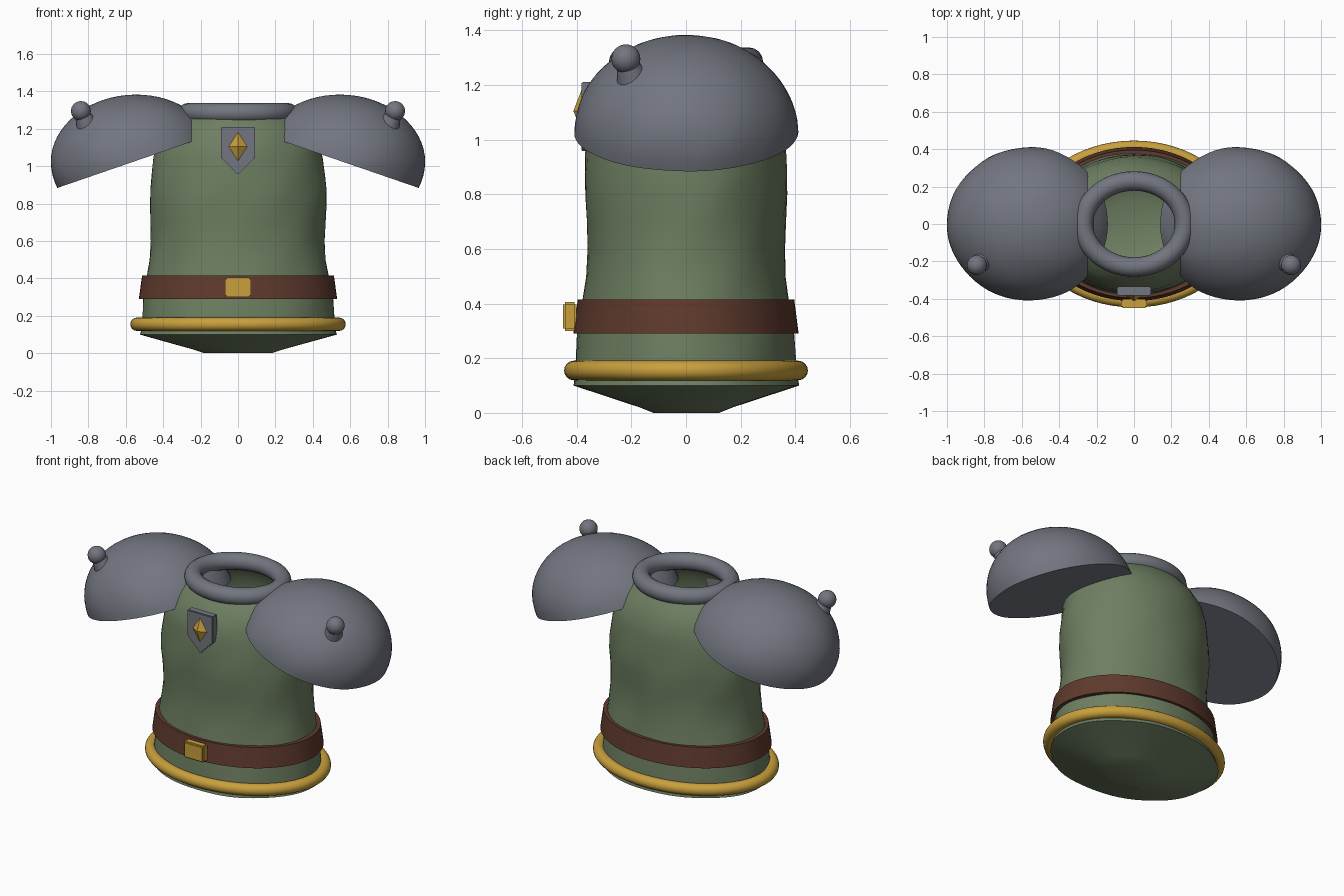
import bpy, bmesh
from math import sin, cos, pi, radians
from mathutils import Matrix, Vector

if "Cube" in bpy.data.objects:
    bpy.data.objects.remove(bpy.data.objects["Cube"])


def material(name, rgb):
    m = bpy.data.materials.new(name)
    m.use_nodes = True
    color = (*rgb, 1)
    m.diffuse_color = color
    bsdf = m.node_tree.nodes["Principled BSDF"]
    bsdf.inputs["Base Color"].default_value = color
    bsdf.inputs["Roughness"].default_value = 0.7
    return m


GREEN = material("moss green cloth", (0.155, 0.21, 0.12))
GREY = material("steel grey", (0.17, 0.18, 0.215))
BROWN = material("brown leather", (0.115, 0.042, 0.026))
GOLD = material("gold trim", (0.58, 0.35, 0.045))


def finish(name, bm, mat, angle=40):
    bmesh.ops.recalc_face_normals(bm, faces=bm.faces)
    mesh = bpy.data.meshes.new(name)
    bm.to_mesh(mesh)
    bm.free()
    mesh.materials.append(mat)
    obj = bpy.data.objects.new(name, mesh)
    bpy.context.collection.objects.link(obj)
    bpy.ops.object.select_all(action='DESELECT')
    obj.select_set(True)
    bpy.context.view_layer.objects.active = obj
    bpy.ops.object.shade_smooth_by_angle(angle=radians(angle))
    return obj


def loft(rings, caps=(True, True), wobble=0.0, n=64):
    """Stack of ellipses given as (z, radius x, radius y, centre x)."""
    bm = bmesh.new()
    loops = []
    for z, rx, ry, cx in rings:
        loop = []
        for i in range(n):
            t = 2 * pi * i / n
            k = 1 + wobble * (sin(5 * t + 9 * z) + sin(8 * t - 17 * z))
            loop.append(bm.verts.new((cx + rx * k * cos(t), ry * k * sin(t), z)))
        loops.append(loop)
    for a, b in zip(loops, loops[1:]):
        for i in range(n):
            j = (i + 1) % n
            bm.faces.new((a[i], a[j], b[j], b[i]))
    if caps[0]:
        bm.faces.new(loops[0])
    if caps[1]:
        bm.faces.new(loops[-1])
    return bm


def ring(name, rx, ry, z, tube, mat, n=64, m=16):
    """Elliptical tube lying flat."""
    bm = bmesh.new()
    v = [[bm.verts.new(((rx + tube * cos(s)) * cos(t), (ry + tube * cos(s)) * sin(t),
                        z + tube * sin(s)))
          for s in (2 * pi * k / m for k in range(m))]
         for t in (2 * pi * i / n for i in range(n))]
    for i in range(n):
        for k in range(m):
            i2, k2 = (i + 1) % n, (k + 1) % m
            bm.faces.new((v[i][k], v[i2][k], v[i2][k2], v[i][k2]))
    return finish(name, bm, mat, 60)


def plate(name, outline, y_front, y_back, mat, bevel):
    """Front-facing plate extruded from an x-z outline."""
    bm = bmesh.new()
    face = bm.faces.new([bm.verts.new((x, y_front, z)) for x, z in outline])
    out = bmesh.ops.extrude_face_region(bm, geom=[face])
    verts = [g for g in out["geom"] if isinstance(g, bmesh.types.BMVert)]
    bmesh.ops.translate(bm, verts=verts, vec=(0, y_back - y_front, 0))
    bmesh.ops.bevel(bm, geom=bm.edges[:], offset=bevel, segments=2, affect='EDGES')
    return finish(name, bm, mat, 30)


# Torso: shallow dish underneath, open at the neck
profile = [(0.0, 0.18, 0.12), (0.02, 0.24, 0.17), (0.1, 0.53, 0.415), (0.125, 0.52, 0.41),
           (0.2, 0.512, 0.402), (0.3, 0.505, 0.395), (0.4, 0.49, 0.38), (0.5, 0.472, 0.366),
           (0.6, 0.463, 0.36), (0.7, 0.467, 0.363), (0.8, 0.474, 0.371), (0.88, 0.472, 0.371),
           (0.95, 0.463, 0.367), (1.05, 0.45, 0.36), (1.13, 0.43, 0.343),
           (1.2, 0.385, 0.305), (1.25, 0.325, 0.265), (1.285, 0.27, 0.23)]
finish("torso", loft([(*p, 0) for p in profile], (True, False), 0.005), GREEN)

# Belt, buckle and trim
finish("belt", loft([(0.29, 0.47, 0.36, 0), (0.29, 0.53, 0.412, 0),
                     (0.415, 0.513, 0.396, 0), (0.415, 0.46, 0.35, 0)],
                    (False, False)), BROWN)
plate("buckle", [(-0.07, 0.3), (0.07, 0.3), (0.07, 0.405), (-0.07, 0.405)],
      -0.45, -0.4, GOLD, 0.008)
ring("hem_trim", 0.54, 0.41, 0.155, 0.036, GOLD)
ring("collar", 0.27, 0.23, 1.285, 0.052, GREY)

# Chest badge
plate("chest_plate", [(-0.09, 1.21), (-0.09, 1.045), (0, 0.955), (0.09, 1.045), (0.09, 1.21)],
      -0.382, -0.335, GREY, 0.004)
bm = bmesh.new()
bmesh.ops.create_cone(bm, cap_ends=True, segments=4, radius1=1, radius2=0, depth=1)
bmesh.ops.transform(bm, verts=bm.verts,
                    matrix=Matrix.Translation((0, -0.395, 1.105))
                    @ Matrix.Diagonal((0.056, 0.034, 0.087, 1))
                    @ Matrix.Rotation(pi / 2, 4, 'X'))
finish("chest_gem", bm, GOLD, 10)

# Shoulder guards with a knob on each
STEPS = 16
for side, label in ((1, "left"), (-1, "right")):
    mirror = Matrix.Diagonal((side, 1, 1, 1))
    rings = []
    for i in range(STEPS + 1):
        t = min(i / STEPS, 0.995) * pi / 2
        rings.append((0.365 * sin(t), 0.437 * cos(t), 0.41 * cos(t), 0.055 * sin(t)))
    bm = loft(rings, wobble=0.003)
    bmesh.ops.transform(bm, verts=bm.verts,
                        matrix=mirror @ Matrix.Translation((0.553, 0, 1.026))
                        @ Matrix.Rotation(radians(19), 4, 'Y'))
    finish(label + "_shoulder_guard", bm, GREY, 50)

    base, tip = Vector((0.785, -0.18, 1.17)), Vector((0.84, -0.22, 1.295))
    bm = bmesh.new()
    bmesh.ops.create_uvsphere(bm, u_segments=24, v_segments=16, radius=0.053)
    bmesh.ops.translate(bm, verts=bm.verts, vec=tip)
    axis = tip - base
    bmesh.ops.create_cone(bm, segments=20, radius1=0.075, radius2=0.035, depth=axis.length,
                          matrix=Matrix.Translation((base + tip) / 2)
                          @ axis.to_track_quat('Z', 'Y').to_matrix().to_4x4())
    bmesh.ops.transform(bm, verts=bm.verts, matrix=mirror)
    finish(label + "_shoulder_knob", bm, GREY, 50)
